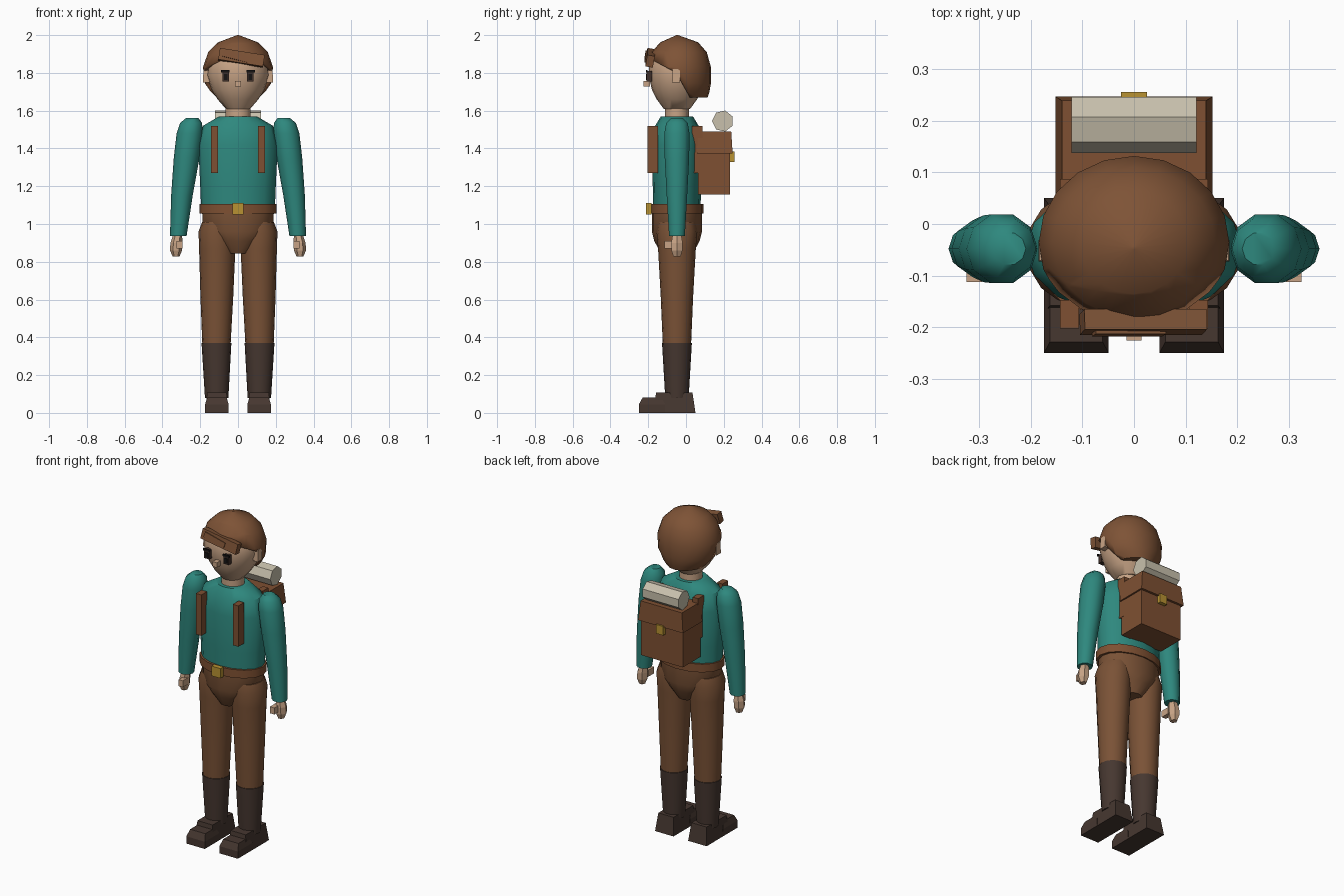
import bpy, bmesh, math
from mathutils import Vector, Matrix

old = bpy.data.objects.get("Cube")
if old:
    bpy.data.objects.remove(old, do_unlink=True)


def material(name, *rgb):
    lin = [((c / 255 + 0.055) / 1.055) ** 2.4 for c in rgb] + [1]
    m = bpy.data.materials.new(name)
    m.use_nodes = True
    m.diffuse_color = lin
    m.node_tree.nodes["Principled BSDF"].inputs["Base Color"].default_value = lin
    return m


SKIN = material("skin", 200, 164, 134)
HAIR = material("hair brown", 126, 83, 54)
TEAL = material("teal cloth", 46, 136, 126)
PANTS = material("trouser brown", 122, 82, 54)
LEATHER = material("leather", 126, 80, 50)
BOOT = material("boot brown", 70, 55, 48)
GOLD = material("brass", 184, 146, 50)
CANVAS = material("canvas", 200, 192, 172)
EYE = material("eye brown", 62, 46, 40)
BLACK = material("pupil black", 22, 20, 20)


def finish(name, bm, mat, smooth=0):
    bmesh.ops.recalc_face_normals(bm, faces=bm.faces)
    mesh = bpy.data.meshes.new(name)
    bm.to_mesh(mesh)
    bm.free()
    mesh.materials.append(mat)
    ob = bpy.data.objects.new(name, mesh)
    bpy.context.collection.objects.link(ob)
    if smooth:
        bpy.ops.object.select_all(action="DESELECT")
        ob.select_set(True)
        bpy.context.view_layer.objects.active = ob
        bpy.ops.object.shade_smooth_by_angle(angle=math.radians(smooth))
    return ob


def box(name, centre, size, mat, taper=(1, 1), tilt=(0, 0)):
    """Box with a narrowed top, tilted about x and y in degrees."""
    bm = bmesh.new()
    bmesh.ops.create_cube(bm, size=1)
    for v in bm.verts:
        if v.co.z > 0:
            v.co.x *= taper[0]
            v.co.y *= taper[1]
    turn = Matrix.Rotation(math.radians(tilt[1]), 4, "Y") @ Matrix.Rotation(math.radians(tilt[0]), 4, "X")
    bm.transform(Matrix.Translation(centre) @ turn @ Matrix.Diagonal((*size, 1)))
    return finish(name, bm, mat)


def loft_mesh(rings, n):
    """Stack of ellipses: (z, centre x, centre y, radius x, radius y)."""
    bm = bmesh.new()
    loops = []
    for z, cx, cy, rx, ry in rings:
        angles = [math.tau * i / n for i in range(n)]
        loops.append([bm.verts.new((cx + rx * math.cos(a), cy + ry * math.sin(a), z)) for a in angles])
    for a, b in zip(loops, loops[1:]):
        for i in range(n):
            j = (i + 1) % n
            bm.faces.new((a[i], a[j], b[j], b[i]))
    bm.faces.new(loops[0][::-1])
    bm.faces.new(loops[-1])
    return bm


def loft(name, rings, mat, n=16, smooth=40):
    return finish(name, loft_mesh(rings, n), mat, smooth)


# Torso, neck and hips
Y = -0.048
loft("torso", [(1.08, 0, Y, .195, .125), (1.2, 0, Y, .2, .128), (1.42, 0, Y, .21, .132),
               (1.52, 0, Y, .185, .115), (1.57, 0, Y, .1, .085)], TEAL)
loft("neck", [(1.55, 0, Y, .067, .063), (1.63, 0, Y, .067, .063)], SKIN)
loft("hips", [(.845, 0, Y, .065, .085), (.91, 0, Y, .13, .12), (.96, 0, Y, .185, .133),
              (1.07, 0, Y, .19, .133)], PANTS)
loft("belt", [(1.055, 0, Y, .205, .14), (1.105, 0, Y, .205, .14)], LEATHER)
box("belt_buckle", (0, -.198, 1.08), (.06, .03, .06), GOLD)

# Head and face
loft("head", [(1.61, 0, Y, .065, .07), (1.66, 0, Y, .108, .107), (1.71, 0, Y, .14, .132),
              (1.785, 0, Y, .165, .15), (1.87, 0, Y, .16, .145), (1.93, 0, Y, .11, .1)], SKIN, 20, 50)
box("nose", (0, -.208, 1.743), (.03, .036, .03), SKIN)

# Hair: a rounded shell cut away in front of the ears and below the hairline
C = -.036
bm = loft_mesh([(1.67, 0, C, .12, .15), (1.7, 0, C, .15, .16), (1.745, 0, C, .178, .168),
                (1.83, 0, C, .185, .168), (1.91, 0, C, .158, .146), (1.962, 0, C, .105, .1),
                (2, 0, C - .01, .004, .004)], 20)
behind_ear, behind_normal = Vector((0, -.04, 1.78)), Vector((0, .11, .06))
bmesh.ops.bisect_plane(bm, geom=bm.verts[:] + bm.edges[:] + bm.faces[:],
                       plane_co=behind_ear, plane_no=behind_normal)
front = [f for f in bm.faces if (f.calc_center_median() - behind_ear).dot(behind_normal) < 0]
parts = set(front)
for f in front:
    parts.update(f.edges)
    parts.update(f.verts)
bmesh.ops.bisect_plane(bm, geom=list(parts), plane_co=(0, -.07, 1.81), plane_no=(0, .07, .13))
low = [f for f in bm.faces
       if (f.calc_center_median() - behind_ear).dot(behind_normal) < 0
       and (f.calc_center_median() - Vector((0, -.07, 1.81))).dot(Vector((0, .07, .13))) < 0]
bmesh.ops.delete(bm, geom=low, context="FACES")
hair = finish("hair", bm, HAIR, 40)
shell = hair.modifiers.new("thickness", "SOLIDIFY")
shell.thickness = .02
shell.offset = -1
box("fringe", (.018, -.19, 1.88), (.24, .04, .062), HAIR, tilt=(-10, 9))
box("fringe_lock", (-.01, -.205, 1.885), (.14, .022, .032), HAIR, tilt=(-10, 14))

# Paired parts
for side, s in (("left", 1), ("right", -1)):
    # Face details
    box(side + "_ear", (s * .168, -.052, 1.785), (.034, .042, .07), SKIN, (.9, .9))
    box(side + "_eye", (s * .065, -.194, 1.782), (.036, .028, .055), EYE)
    box(side + "_pupil", (s * .065, -.21, 1.778), (.02, .006, .03), BLACK)
    box(side + "_eyelid", (s * .067, -.208, 1.808), (.044, .009, .012), BLACK)

    # Sleeve and hand
    loft(side + "_sleeve", [(.937, s * .316, Y, .044, .044), (1.15, s * .297, Y, .057, .057),
                            (1.35, s * .272, Y, .068, .068), (1.48, s * .256, Y, .069, .07),
                            (1.535, s * .248, Y, .058, .06), (1.562, s * .242, Y, .032, .032)],
         TEAL, 10, 45)
    loft(side + "_hand", [(.828, s * .328, Y, .018, .022), (.86, s * .328, Y, .032, .034),
                          (.9, s * .326, Y, .032, .035), (.945, s * .319, Y, .023, .026)],
         SKIN, 6, 0)
    box(side + "_thumb", (s * .31, -.085, .89), (.03, .055, .04), SKIN)

    # Leg, boot and shoe
    loft(side + "_trouser_leg", [(.365, s * .114, Y, .075, .075), (.62, s * .112, Y, .087, .086),
                                 (.87, s * .11, Y, .096, .1), (.96, s * .11, Y, .099, .108),
                                 (1.01, s * .105, Y, .085, .1)], PANTS)
    loft(side + "_boot_shaft", [(.08, s * .113, Y, .062, .062), (.37, s * .114, Y, .079, .079)], BOOT)
    box(side + "_shoe_heel", (s * .112, -.062, .054), (.125, .224, .108), BOOT, (.82, .86))
    box(side + "_shoe_toe", (s * .112, -.18, .022), (.125, .14, .044), BOOT)
    box(side + "_shoe_toe_top", (s * .112, -.18, .063), (.125, .14, .038), BOOT, (.82, .7))

    # Shoulder straps, front and back
    box(side + "_front_strap", (s * .125, -.175, 1.395), (.037, .055, .25), LEATHER)
    box(side + "_back_strap", (s * .125, .06, 1.395), (.037, .055, .25), LEATHER)

# Backpack
box("pack_body", (0, .148, 1.27), (.284, .17, .23), LEATHER)
box("pack_lid", (0, .152, 1.431), (.304, .19, .118), LEATHER, (.92, .92))
box("pack_clasp", (0, .245, 1.355), (.05, .022, .055), GOLD)

# Bedroll lying across the pack
bm = bmesh.new()
bmesh.ops.create_cone(bm, cap_ends=True, segments=7, radius1=.057, radius2=.057, depth=.242)
bm.transform(Matrix.Rotation(math.pi / 2, 4, "Y"))
# Turn so that one ridge points at the back of the neck
ridge = max((v.co for v in bm.verts), key=lambda c: -c.y)
bm.transform(Matrix.Rotation(math.pi - math.atan2(ridge.z, ridge.y), 4, "X"))
bm.transform(Matrix.Translation((0, .195, 1.545)))
finish("bedroll", bm, CANVAS)
